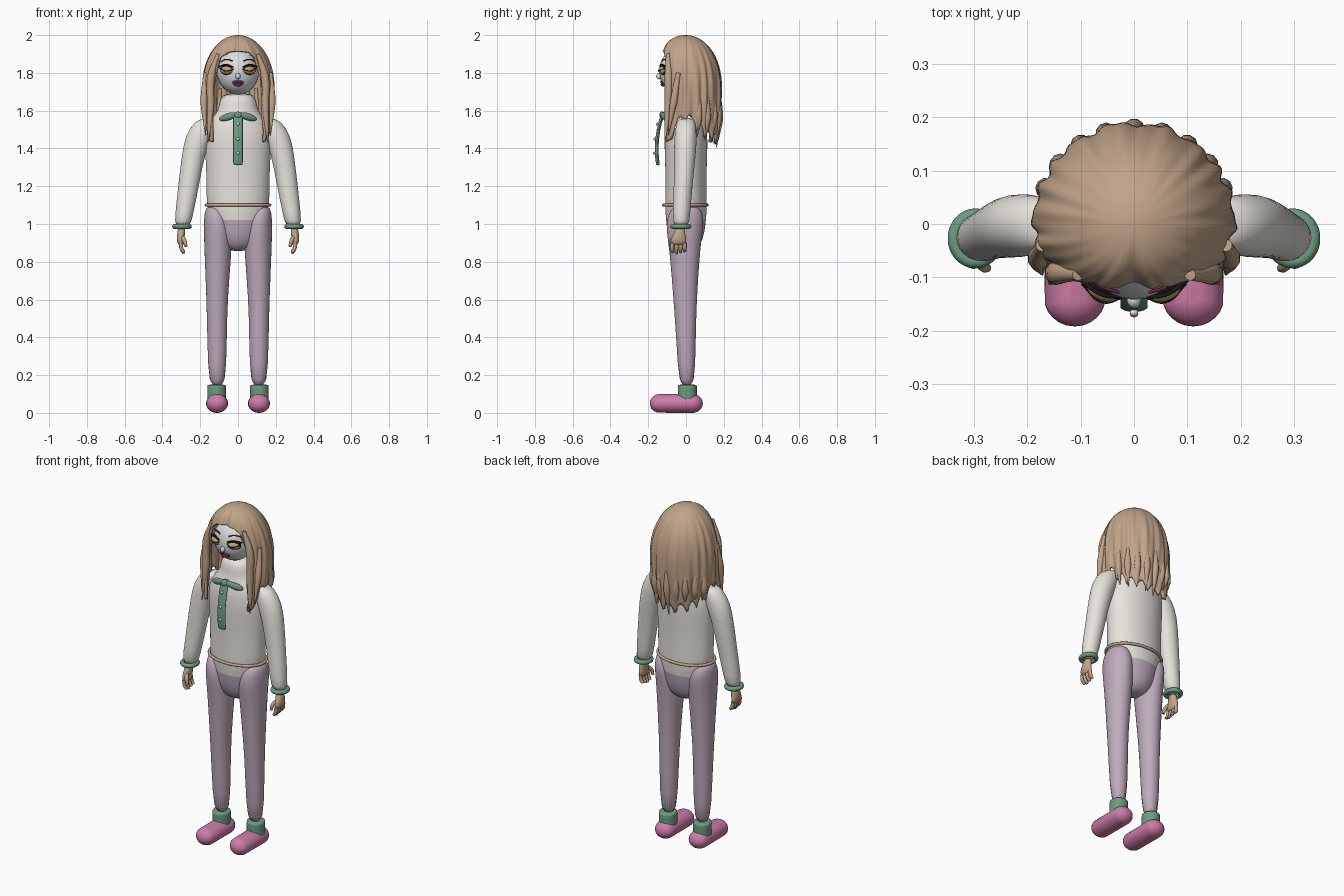
import bpy, bmesh, math, random
from mathutils import Vector, Euler, Matrix

random.seed(4)
cube = bpy.data.objects.get("Cube")
if cube:
    bpy.data.objects.remove(cube, do_unlink=True)


def material(name, r, g, b):
    m = bpy.data.materials.new(name)
    m.use_nodes = True
    m.diffuse_color = (r, g, b, 1)
    bsdf = next(n for n in m.node_tree.nodes if n.type == 'BSDF_PRINCIPLED')
    bsdf.inputs["Base Color"].default_value = (r, g, b, 1)
    bsdf.inputs["Roughness"].default_value = 0.7
    return m


TAN = material("tan", 0.53, 0.37, 0.25)
GOLD = material("eyelid_gold", 0.55, 0.36, 0.16)
FACE = material("pale_face", 0.72, 0.74, 0.74)
CREAM = material("cream", 0.80, 0.77, 0.72)
LILAC = material("lilac", 0.52, 0.41, 0.50)
GREEN = material("green", 0.15, 0.33, 0.22)
PINK = material("pink", 0.62, 0.20, 0.39)
PLUM = material("plum", 0.16, 0.02, 0.08)
BLACK = material("black", 0.01, 0.01, 0.01)


def finish(name, bm, *mats):
    bmesh.ops.recalc_face_normals(bm, faces=bm.faces)
    for f in bm.faces:
        f.smooth = True
    me = bpy.data.meshes.new(name)
    bm.to_mesh(me)
    bm.free()
    for m in mats:
        me.materials.append(m)
    ob = bpy.data.objects.new(name, me)
    bpy.context.collection.objects.link(ob)
    return ob


def loft(name, rings, *mats, sides=24, split=None):
    """Skin of horizontal ellipses (x, y, z, rx, ry); faces under split use slot 1."""
    bm = bmesh.new()
    loops = []
    for x, y, z, rx, ry in rings:
        angles = [math.tau * i / sides for i in range(sides)]
        loops.append([bm.verts.new((x + rx * math.cos(a), y + ry * math.sin(a), z)) for a in angles])
    for a, b in zip(loops, loops[1:]):
        for i in range(sides):
            j = (i + 1) % sides
            bm.faces.new((a[i], a[j], b[j], b[i]))
    bm.faces.new(loops[0])
    bm.faces.new(loops[-1])
    if split:
        for f in bm.faces:
            f.material_index = int(f.calc_center_median().z < split)
    ob = finish(name, bm, *mats)
    sub = ob.modifiers.new("smooth", 'SUBSURF')
    sub.levels = sub.render_levels = 1
    return ob


def ball(name, centre, radii, mat, rot=(0, 0, 0), stretch=(0, 0)):
    """Ellipsoid; stretch pulls its front and back halves apart along y."""
    bm = bmesh.new()
    bmesh.ops.create_uvsphere(bm, u_segments=24, v_segments=16, radius=1)
    turn = Euler(rot).to_matrix()
    for v in bm.verts:
        p = Vector(a * b for a, b in zip(v.co, radii))
        p.y += stretch[0] if p.y < -1e-4 else stretch[1]
        v.co = turn @ p + Vector(centre)
    return finish(name, bm, mat)


def tube(name, pts, depth, mat, taper=None, cyclic=False):
    cu = bpy.data.curves.new(name, 'CURVE')
    cu.dimensions = '3D'
    cu.bevel_depth, cu.bevel_resolution = depth, 3
    cu.resolution_u, cu.use_fill_caps = 6, True
    sp = cu.splines.new('BEZIER')
    sp.bezier_points.add(len(pts) - 1)
    sp.use_cyclic_u = cyclic
    for i, (b, p) in enumerate(zip(sp.bezier_points, pts)):
        b.co = p
        b.radius = taper[i] if taper else 1
        b.handle_left_type = b.handle_right_type = 'AUTO'
    cu.materials.append(mat)
    ob = bpy.data.objects.new(name, cu)
    bpy.context.collection.objects.link(ob)
    return ob


def hoop(name, x, y, z, rx, ry, depth, mat):
    pts = [(x + rx * math.cos(math.tau * i / 12), y + ry * math.sin(math.tau * i / 12), z)
           for i in range(12)]
    return tube(name, pts, depth, mat, cyclic=True)


def lerp(table, k):
    for (a, u), (b, v) in zip(table, table[1:]):
        if k <= b:
            return u + (v - u) * (k - a) / (b - a)
    return table[-1][1]


# Torso with high collar; the seat takes the trouser colour
body = [(.855, .05, .04), (.89, .10, .08), (.96, .125, .1), (1.02, .14, .105), (1.09, .168, .113),
        (1.2, .166, .107), (1.35, .172, .112), (1.45, .178, .115), (1.53, .165, .108),
        (1.59, .112, .086), (1.62, .1, .078), (1.7, .092, .075)]
loft("torso", [(0, 0, z, rx, ry) for z, rx, ry in body], CREAM, LILAC, sides=32, split=1.02)
hoop("belt", 0, -.003, 1.1, .169, .116, .008, TAN)

# Limbs, mirrored
for s, side in ((1, "left"), (-1, "right")):
    loft(side + "_leg", [(s * .11, .005, .11, .046, .042), (s * .111, 0, .4, .052, .052),
                         (s * .111, -.005, .6, .056, .062), (s * .106, -.006, .85, .072, .08),
                         (s * .106, -.008, .95, .075, .095), (s * .113, -.004, 1.03, .068, .1),
                         (s * .122, 0, 1.08, .052, .078), (s * .125, 0, 1.095, .03, .05)], LILAC)
    sock = [(s * .113, .007, z, .05, .051) for z in (.06, .065, .1, .145, .15)]
    loft(side + "_sock", sock, GREEN)
    ball(side + "_shoe", (s * .111, 0, .05), (.058, .055, .05), PINK, stretch=(-.137, .034))
    loft(side + "_sleeve", [(s * .15, 0, 1.56, .03, .03), (s * .175, 0, 1.545, .055, .05),
                            (s * .205, -.002, 1.47, .073, .06), (s * .235, -.005, 1.38, .061, .059),
                            (s * .262, -.015, 1.2, .055, .049), (s * .285, -.025, 1.05, .048, .047),
                            (s * .295, -.027, .98, .041, .042)], CREAM)
    hoop(side + "_cuff", s * .297, -.027, .987, .039, .043, .013, GREEN)
    loft(side + "_palm", [(s * .297, -.03, .985, .02, .024), (s * .301, -.035, .95, .021, .03),
                          (s * .306, -.04, .915, .021, .042), (s * .3, -.04, .885, .015, .04)], TAN)
    for i in range(4):
        y = -.073 + i * .022
        tip = .843 + .006 * abs(i - 1)
        tube(f"{side}_finger_{i + 1}", [(s * .303, y, .9), (s * .299, y, .87), (s * .286, y, tip)],
             .011, TAN, (1, 1, .7))
    tube(side + "_thumb", [(s * .298, -.055, .935), (s * .283, -.078, .91), (s * .275, -.083, .88)],
         .011, TAN, (1, 1, .7))

# Head and face
ball("head", (0, -.03, 1.81), (.112, .112, .125), FACE)
ball("nose", (0, -.143, 1.782), (.013, .015, .016), FACE)
for s, side in ((1, "left"), (-1, "right")):
    yaw = (0, 0, s * .45)
    ball(side + "_eye_rim", (s * .06, -.119, 1.815), (.037, .017, .026), BLACK, yaw)
    ball(side + "_eyelid", (s * .06, -.123, 1.814), (.034, .02, .021), GOLD, yaw)
    tube(side + "_lashes", [(s * .024, -.138, 1.82), (s * .058, -.146, 1.81), (s * .097, -.112, 1.825)],
         .003, BLACK)
    tube(side + "_upper_lashes", [(s * .026, -.137, 1.83), (s * .06, -.132, 1.843), (s * .1, -.105, 1.833)],
         .004, BLACK)
    tube(side + "_brow", [(s * .028, -.128, 1.862), (s * .06, -.118, 1.872), (s * .09, -.092, 1.86)],
         .003, PLUM)
    ball(side + "_upper_lip", (s * .014, -.126, 1.752), (.02, .01, .008), PLUM, (0, s * .25, s * .2))
ball("lower_lip", (0, -.122, 1.738), (.024, .012, .01), PLUM)

# Neck bow, ribbon and buttons
ribbon = [(1.592, -.112), (1.585, -.12), (1.54, -.138), (1.45, -.155), (1.37, -.156), (1.325, -.15), (1.31, -.148)]
loft("ribbon", [(0, y, z, .026, .01) for z, y in ribbon], GREEN, sides=16)
for s, side in ((1, "left"), (-1, "right")):
    ball(side + "_bow_wing", (s * .053, -.112, 1.568), (.052, .015, .019), GREEN, (0, s * .28, s * .35))
ball("bow_knot", (0, -.125, 1.575), (.022, .016, .02), GREEN)
for i, (z, y) in enumerate(((1.53, -.152), (1.45, -.166), (1.375, -.168))):
    ball(f"button_{i + 1}", (0, y, z), (.008, .007, .008), CREAM)

# Hair: a dome whose hem rises over the face and falls in locks elsewhere
HEM = [(0, 1.915), (25, 1.91), (37, 1.88), (43, 1.8), (46, 1.7), (51, 1.55), (59, 1.43), (66, 1.45),
       (76, 1.54), (92, 1.56), (110, 1.5), (140, 1.45), (180, 1.43)]


def hair_point(deg, t):
    away = abs(deg)
    a = math.radians(deg)
    jag = abs(math.sin(a * 8.5 + .6 * math.sin(a * 3))) * .055 - .02
    hem = lerp(HEM, away) + jag * min(1, max(0, (away - 62) / 30))
    z = 2 - (2 - hem) * t ** 1.7
    up = max(0, (z - 1.7) / .3)
    drop = max(0, 1.7 - z) / .27
    wide = .189 * max(0, 1 - up ** 2.3) ** .5 - .024 * drop ** 2
    if away > 90:
        deep = wide
    else:
        deep = .137 * max(0, 1 - up ** 6) ** .5 + .07 * drop
        deep *= 1 - .14 * math.exp(-(deg / 11) ** 2)
    wave = math.sin(a * 17 + 2 * math.sin(a * 3) + z * 5) + .5 * math.sin(a * 29 - z * 6)
    k = 1 + .024 * wave * min(1, t * 1.3) * min(1, away / 40)
    return Vector((wide * math.sin(a) * k, -deep * math.cos(a) * k, z))


COLS, ROWS = 180, 36
bm = bmesh.new()
grid = [[bm.verts.new(hair_point(-180 + 360 * c / COLS, r / ROWS)) for r in range(ROWS + 1)]
        for c in range(COLS)]
for c in range(COLS):
    a, b = grid[c], grid[(c + 1) % COLS]
    for r in range(ROWS):
        bm.faces.new((a[r], a[r + 1], b[r + 1], b[r]))
bmesh.ops.remove_doubles(bm, verts=bm.verts, dist=1e-5)
hair = finish("hair", bm, TAN)
shell = hair.modifiers.new("thickness", 'SOLIDIFY')
shell.thickness, shell.offset = .016, -1

# Loose locks framing the face and hanging from the hem
for s, side in ((1, "left"), (-1, "right")):
    tube(side + "_front_lock", [(s * .105, -.095, 1.9), (s * .142, -.092, 1.78), (s * .145, -.095, 1.62),
                                (s * .158, -.112, 1.43)], .022, TAN, (.5, 1, .9, .1))
    tube(side + "_side_lock", [(s * .172, -.04, 1.8), (s * .18, -.065, 1.65), (s * .172, -.095, 1.47)],
         .02, TAN, (.6, 1, .1))
for i in range(9):
    d = 112 + i * 17
    a = math.radians(d)
    out = Vector((math.sin(a), -math.cos(a), 0))
    tip = 1.4 + random.uniform(0, .05) + .05 * abs(i - 4) / 4
    pts = [out * r + Vector((0, 0, z)) for r, z in ((.172, 1.72), (.178, 1.56), (.16, tip))]
    tube(f"back_lock_{i + 1}", pts, .02, TAN, (.4, 1, .1))
